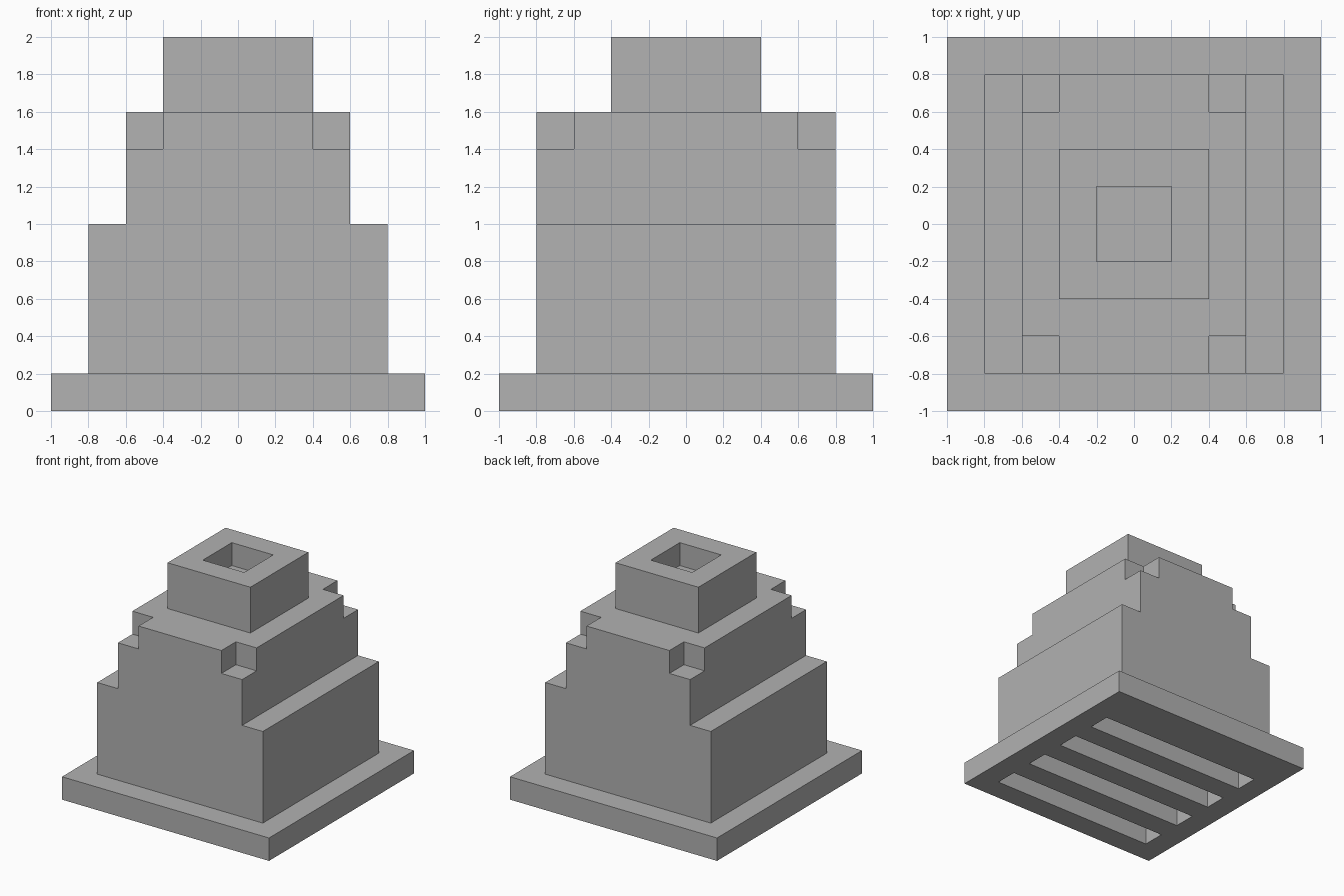
import bpy
import bmesh

if "Cube" in bpy.data.objects:
    bpy.data.objects.remove(bpy.data.objects["Cube"], do_unlink=True)

GREY = 0.445
stone = bpy.data.materials.new("stone_grey")
stone.use_nodes = True
stone.diffuse_color = (GREY, GREY, GREY, 1)
stone.node_tree.nodes["Principled BSDF"].inputs["Base Color"].default_value = (GREY, GREY, GREY, 1)


def prism(name, outline, y0, y1):
    """Extrude an x-z outline from y0 to y1."""
    bm = bmesh.new()
    face = bm.faces.new([bm.verts.new((x, y0, z)) for x, z in outline])
    grown = bmesh.ops.extrude_face_region(bm, geom=[face])["geom"]
    moved = [v for v in grown if isinstance(v, bmesh.types.BMVert)]
    bmesh.ops.translate(bm, verts=moved, vec=(0, y1 - y0, 0))
    bmesh.ops.recalc_face_normals(bm, faces=bm.faces)
    mesh = bpy.data.meshes.new(name)
    bm.to_mesh(mesh)
    bm.free()
    mesh.materials.append(stone)
    obj = bpy.data.objects.new(name, mesh)
    bpy.context.collection.objects.link(obj)
    return obj


def box(name, x0, x1, y0, y1, z0, z1):
    return prism(name, [(x0, z0), (x1, z0), (x1, z1), (x0, z1)], y0, y1)


def cut(obj, *bounds):
    """Carve a box-shaped recess out of a part."""
    cutter = box("cutter", *bounds)
    cutter.hide_render = True
    mod = obj.modifiers.new("recess", "BOOLEAN")
    mod.operation = "DIFFERENCE"
    mod.solver = "EXACT"
    mod.object = cutter
    bpy.context.view_layer.objects.active = obj
    bpy.ops.object.modifier_apply(modifier=mod.name)
    bpy.data.objects.remove(cutter, do_unlink=True)


# Base plate with four long slots open underneath
base = box("base_plate", -1, 1, -1, 1, 0, 0.2)
for i in range(4):
    y = -0.8 + 0.4 * i
    cut(base, -0.8, 0.8, y, y + 0.2, -0.1, 0.3)

# Stepped body, narrower above in x only
half = [(0.8, 0.2), (0.8, 1), (0.6, 1), (0.6, 1.6)]
body = prism("stepped_body", half + [(-x, z) for x, z in reversed(half)], -0.8, 0.8)

# Notches in the four upper corners
for sx in (-1, 1):
    for sy in (-1, 1):
        xs = sorted((sx * 0.4, sx * 0.7))
        ys = sorted((sy * 0.6, sy * 0.9))
        cut(body, *xs, *ys, 1.4, 1.7)

# Square top block with a shallow socket
top = box("top_block", -0.4, 0.4, -0.4, 0.4, 1.6, 2)
cut(top, -0.2, 0.2, -0.2, 0.2, 1.8, 2.1)
